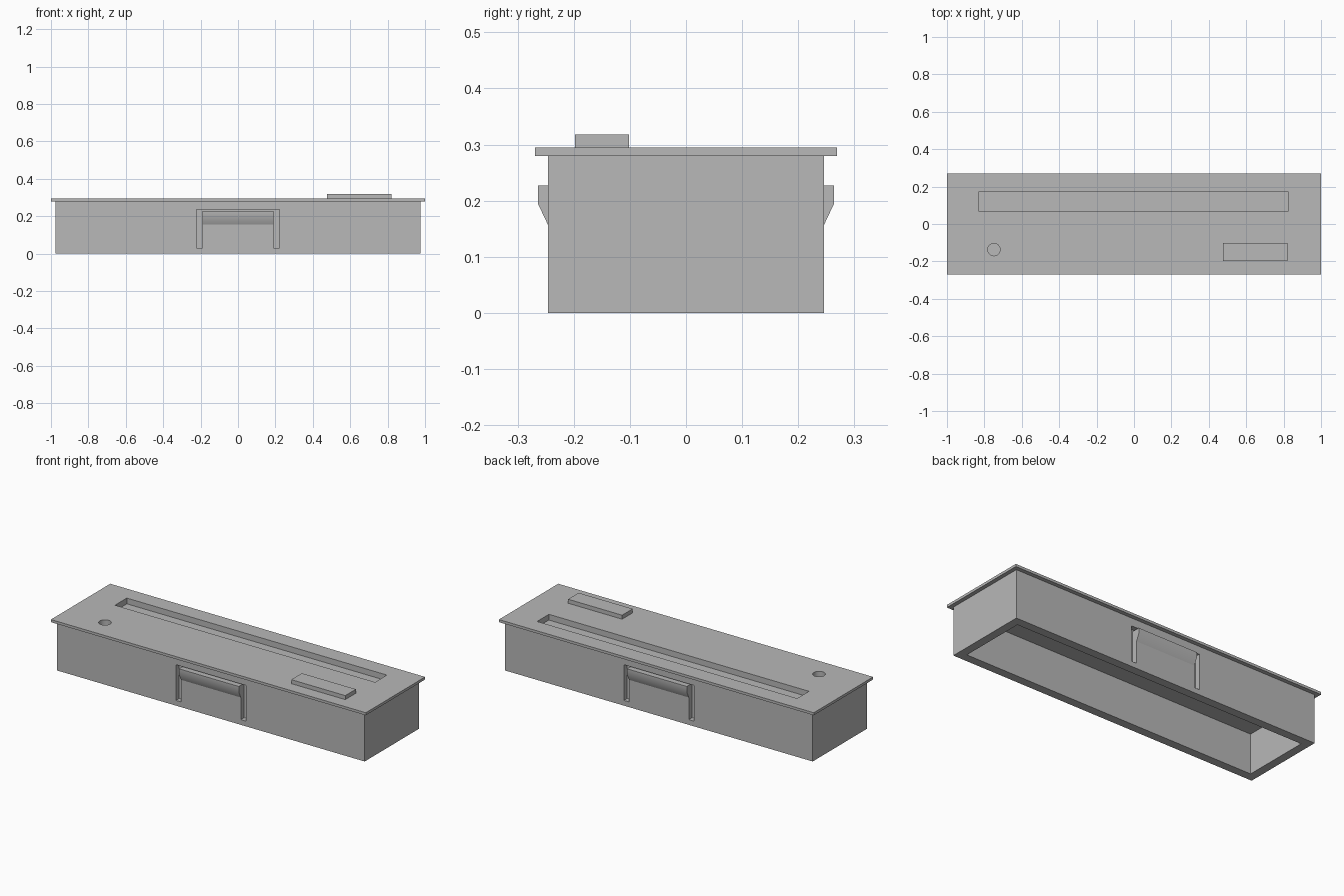
import bpy
import bmesh
import math

if "Cube" in bpy.data.objects:
    bpy.data.objects.remove(bpy.data.objects["Cube"], do_unlink=True)

COLOUR = (0.48, 0.48, 0.48, 1)
grey = bpy.data.materials.new("plain grey")
grey.use_nodes = True
grey.diffuse_color = COLOUR
grey.node_tree.nodes["Principled BSDF"].inputs["Base Color"].default_value = COLOUR


def add_object(name, bm):
    bmesh.ops.recalc_face_normals(bm, faces=bm.faces)
    mesh = bpy.data.meshes.new(name)
    bm.to_mesh(mesh)
    bm.free()
    mesh.materials.append(grey)
    obj = bpy.data.objects.new(name, mesh)
    bpy.context.collection.objects.link(obj)
    return obj


def box(name, xs, ys, zs):
    bm = bmesh.new()
    bmesh.ops.create_cube(bm, size=1)
    for v in bm.verts:
        v.co = [r[0] if c < 0 else r[1] for c, r in zip(v.co, (xs, ys, zs))]
    return add_object(name, bm)


def prism(name, profile, half_width):
    # Extrude a (y, z) profile along x
    bm = bmesh.new()
    face = bm.faces.new([bm.verts.new((-half_width, y, z)) for y, z in profile])
    new = bmesh.ops.extrude_face_region(bm, geom=[face])["geom"]
    verts = [g for g in new if isinstance(g, bmesh.types.BMVert)]
    bmesh.ops.translate(bm, verts=verts, vec=(2 * half_width, 0, 0))
    return add_object(name, bm)


def cylinder(name, radius, x, y, z0, z1):
    bm = bmesh.new()
    bmesh.ops.create_cone(bm, cap_ends=True, segments=32, radius1=radius,
                          radius2=radius, depth=z1 - z0)
    bmesh.ops.translate(bm, verts=bm.verts, vec=(x, y, (z0 + z1) / 2))
    return add_object(name, bm)


def cut(target, cutter):
    cutter.hide_render = True
    mod = target.modifiers.new("cut", "BOOLEAN")
    mod.operation = "DIFFERENCE"
    mod.solver = "EXACT"
    mod.object = cutter
    bpy.context.view_layer.update()
    graph = bpy.context.evaluated_depsgraph_get()
    mesh = bpy.data.meshes.new_from_object(target.evaluated_get(graph))
    target.modifiers.clear()
    target.data = mesh


def smooth(obj, degrees):
    bpy.ops.object.select_all(action="DESELECT")
    obj.select_set(True)
    bpy.context.view_layer.objects.active = obj
    bpy.ops.object.shade_smooth_by_angle(angle=math.radians(degrees))


BODY_Y, BODY_TOP, LID_TOP = 0.246, 0.28, 0.295
GRIP, SLOT = 0.19, 0.222          # inner and outer half width of the handle slots

# Hollow body, open underneath, and the overhanging lid
body = box("body", (-0.977, 0.977), (-BODY_Y, BODY_Y), (0, BODY_TOP))
lid = box("lid", (-1, 1), (-0.269, 0.269), (BODY_TOP, LID_TOP))
cutters = [box("cavity_cutter", (-0.929, 0.929), (-0.197, 0.197), (-0.1, 0.23))]

# U-shaped grooves around each handle, front and back
for side in (-1, 1):
    ys = sorted((side * (BODY_Y - 0.03), side * (BODY_Y + 0.1)))
    for sx in (-1, 1):
        xs = sorted((sx * GRIP, sx * SLOT))
        cutters.append(box("slot_cutter", xs, ys, (0.03, 0.235)))
    cutters.append(box("gap_cutter", (-GRIP - 0.01, GRIP + 0.01), ys, (0.227, 0.235)))

# Long trough and round hole in the top
trough = box("trough_cutter", (-0.828, 0.824), (0.067, 0.174), (LID_TOP - 0.033, 0.4))
hole = cylinder("hole_cutter", 0.033, -0.749, -0.137, LID_TOP - 0.03, 0.4)
for cutter in cutters + [trough, hole]:
    cut(body, cutter)
for cutter in (trough, hole):
    cut(lid, cutter)
for cutter in cutters + [trough, hole]:
    bpy.data.objects.remove(cutter, do_unlink=True)
smooth(body, 30)
smooth(lid, 30)

# Bulging finger grips
for name, side in (("front_handle", -1), ("back_handle", 1)):
    profile = [(BODY_Y - 0.01, 0.227), (0.264, 0.227), (0.264, 0.195),
               (BODY_Y, 0.157), (BODY_Y - 0.01, 0.157)]
    smooth(prism(name, [(side * y, z) for y, z in profile], GRIP), 30)

# Raised control block
box("control_block", (0.477, 0.82), (-0.198, -0.102), (LID_TOP, 0.318))
